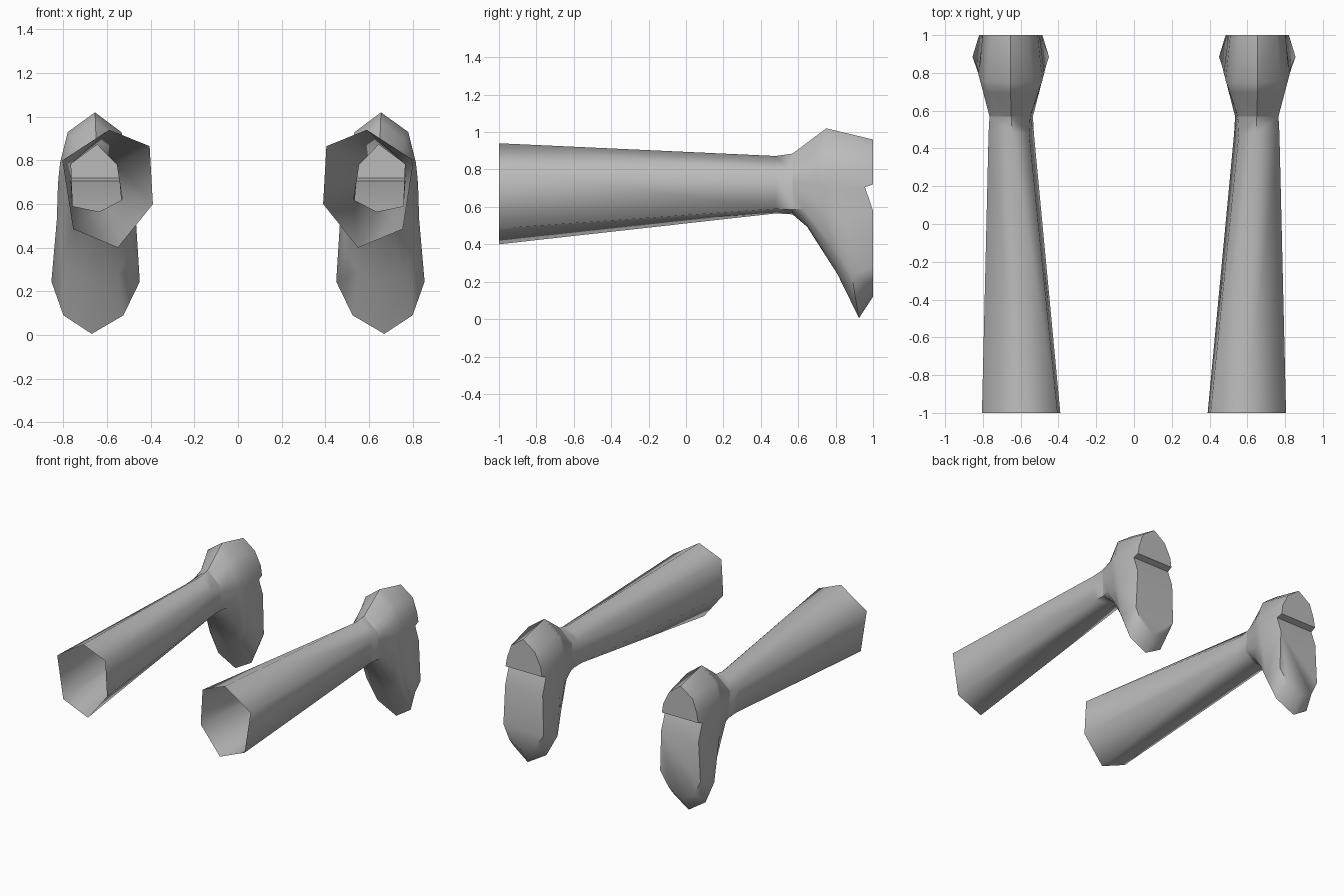
import bpy, bmesh, math
from mathutils import Vector

if "Cube" in bpy.data.objects:
    bpy.data.objects.remove(bpy.data.objects["Cube"])

mat = bpy.data.materials.new("plain grey")
mat.diffuse_color = (0.5, 0.5, 0.5, 1)
mat.use_nodes = True
mat.node_tree.nodes["Principled BSDF"].inputs["Base Color"].default_value = mat.diffuse_color


def lerp(a, b, t):
    return Vector(a).lerp(Vector(b), t)


def finish(bm, name, angle):
    bmesh.ops.recalc_face_normals(bm, faces=bm.faces)
    me = bpy.data.meshes.new(name)
    bm.to_mesh(me)
    bm.free()
    me.materials.append(mat)
    ob = bpy.data.objects.new(name, me)
    bpy.context.collection.objects.link(ob)
    bpy.ops.object.select_all(action='DESELECT')
    ob.select_set(True)
    bpy.context.view_layer.objects.active = ob
    bpy.ops.object.shade_smooth_by_angle(angle=math.radians(angle))
    mirror = ob.modifiers.new("other side", 'MIRROR')
    mirror.use_axis = (True, False, False)
    mirror.use_mirror_merge = False


def loft(bm, rings):
    vs = [[bm.verts.new(p) for p in r] for r in rings]
    n = len(vs[0])
    for a, b in zip(vs, vs[1:]):
        for i in range(n):
            j = (i + 1) % n
            bm.faces.new((a[i], a[j], b[j], b[i]))
    return vs


# Six-sided leg tube, open at the front
def ring(y, pts):
    return [Vector((x, y, z)) for x, z in pts]


cuff = ring(-1, [(.59, .94), (.805, .80), (.755, .485), (.55, .40), (.39, .60), (.405, .865)])
ankle = ring(.48, [(.645, .872), (.77, .78), (.757, .59), (.635, .565), (.53, .62), (.555, .78)])
collar = ring(.57, [(.65, .885), (.765, .79), (.757, .585), (.635, .56), (.535, .615), (.55, .79)])
bm = bmesh.new()
loft(bm, [cuff, ankle, collar])
finish(bm, "leg", 75)

# Foot stations from heel to toe:
# (position round collar, outer x, inner x, rim y, rim z, sole inset, sole y, sole z)
stations = [
    (0, .655, .655, .75, 1.02, 0, 1, .96),
    (.6, .78, .535, .755, .93, .025, 1, .89),
    (1, .815, .485, .76, .79, .025, 1, .79),
    (1.3, .822, .48, .785, .725, .02, 1, .72),
    (1.45, .825, .475, .80, .69, .02, .957, .705),
    (2, .83, .468, .83, .53, .025, 1, .58),
    (2.4, .855, .45, .885, .245, .035, 1, .28),
    (2.7, .80, .525, .91, .09, .03, 1, .175),
    (3, .67, .67, .925, .005, 0, 1, .12),
]


def collar_at(t):
    i = int(t) % 6
    return lerp(collar[i], collar[(i + 1) % 6], t - int(t))


loop = [(s, 1) for s in stations] + [(s, -1) for s in stations[-2:0:-1]]
base, low, instep, rim, sole = [], [], [], [], []
for (t, xo, xi, y, z, inset, sy, sz), side in loop:
    x = xo if side > 0 else xi
    b = collar_at(t if side > 0 else 6 - t)
    r = Vector((x, y, z))
    lift = Vector((0, 0, .055 * max(0, (t - 1.5) / 1.5)))
    base.append(b)
    low.append(lerp(b, r, .22) + lift)
    instep.append(lerp(b, r, .68) + lift)
    rim.append(r)
    sole.append(Vector((x - side * inset, sy, sz)))

bm = bmesh.new()
upper = loft(bm, [base, low, instep, rim])
# Side band and flat sole with the heel notch
_, s = loft(bm, [rim, sole])
n = len(s)
bm.faces.new(s[:4] + s[n - 3:])                    # heel
bm.faces.new((s[3], s[4], s[n - 4], s[n - 3]))     # underside of heel
bm.faces.new((s[4], s[5], s[n - 5], s[n - 4]))     # arch
bm.faces.new(s[5:n - 4])                           # sole
bmesh.ops.remove_doubles(bm, verts=bm.verts, dist=.0005)
finish(bm, "foot", 45)
